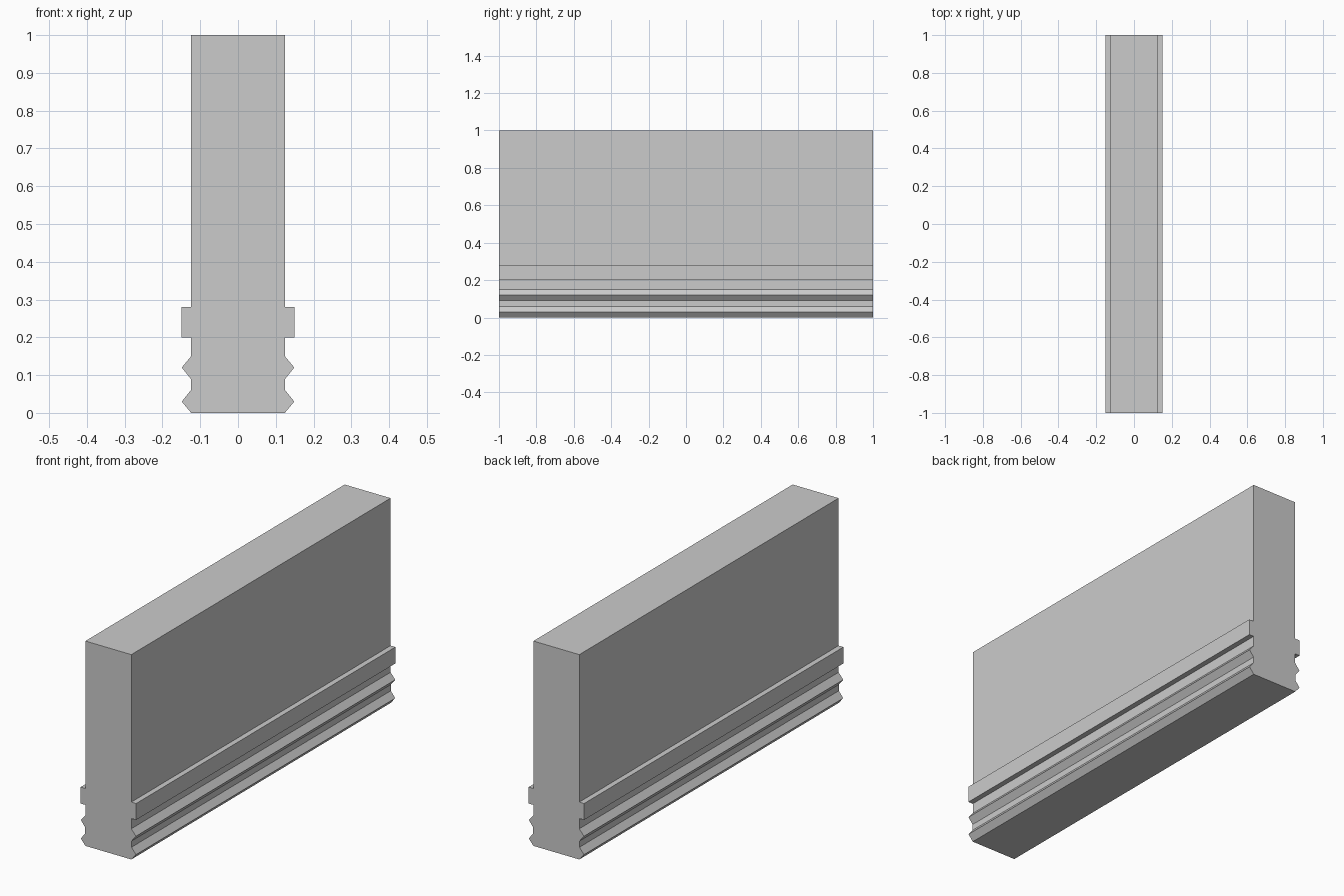
import bpy, bmesh

if "Cube" in bpy.data.objects:
    bpy.data.objects.remove(bpy.data.objects["Cube"])

# right half of the cross-section (x, z), bottom to top
W, RIDGE, LEDGE = 0.124, 0.149, 0.15
half = [(W, 0), (RIDGE, 0.03), (0.125, 0.06), (0.125, 0.09), (RIDGE, 0.12), (W, 0.15),
        (W, 0.2), (LEDGE, 0.2), (LEDGE, 0.28), (W, 0.28), (W, 1)]
# mirror to close the outline
outline = half + [(-x, z) for x, z in reversed(half)]

# extrude the outline along y
bm = bmesh.new()
face = bm.faces.new([bm.verts.new((x, -1, z)) for x, z in outline])
ext = bmesh.ops.extrude_face_region(bm, geom=[face], use_keep_orig=True)
verts = [g for g in ext["geom"] if isinstance(g, bmesh.types.BMVert)]
bmesh.ops.translate(bm, verts=verts, vec=(0, 2, 0))
bmesh.ops.recalc_face_normals(bm, faces=bm.faces)

mesh = bpy.data.meshes.new("moulded_wall")
bm.to_mesh(mesh)
bm.free()
bpy.context.collection.objects.link(bpy.data.objects.new("moulded_wall", mesh))
